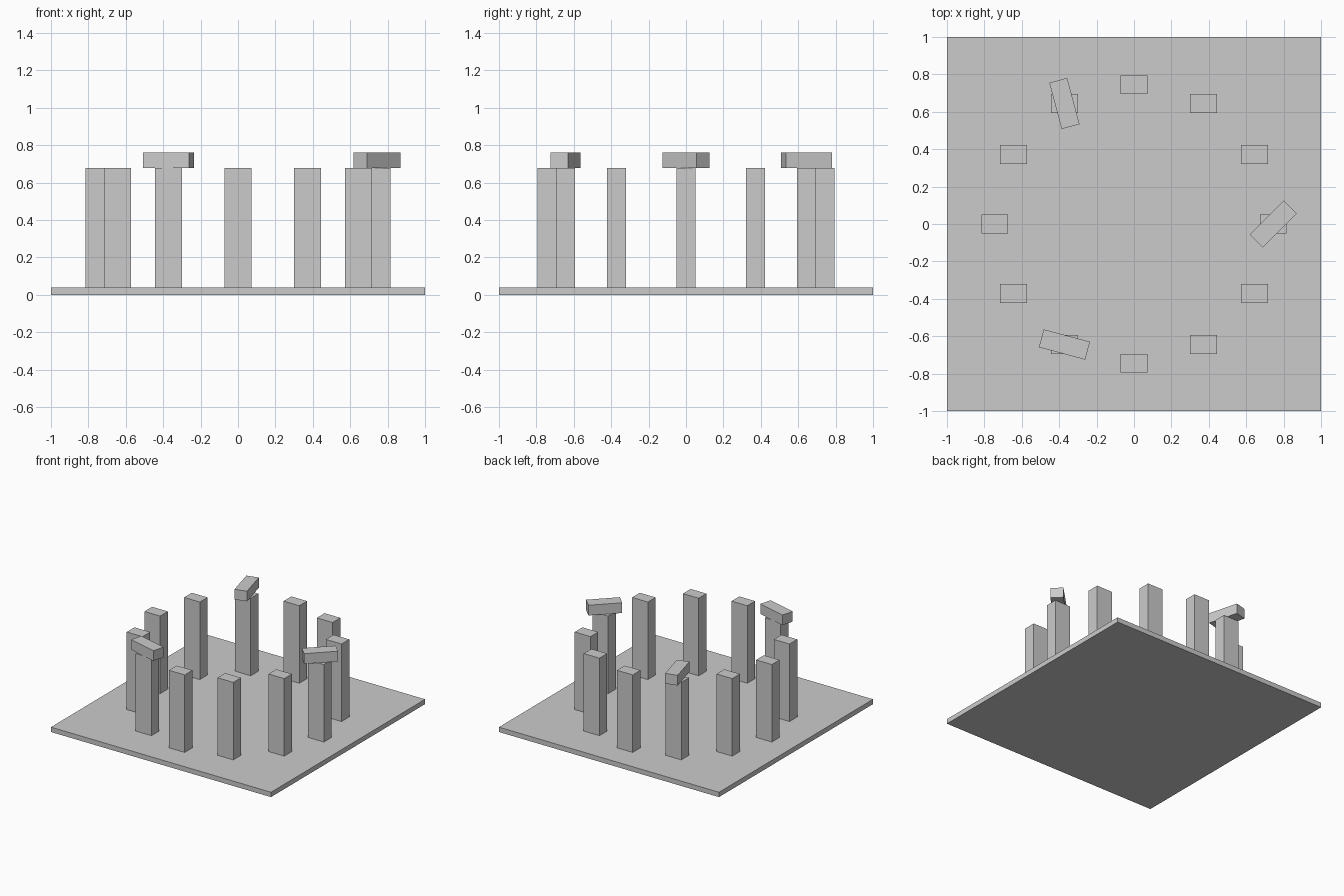
import bpy
from math import cos, sin, radians

if "Cube" in bpy.data.objects:
    bpy.data.objects.remove(bpy.data.objects["Cube"])


def box(name, size, center, turn=0.0):
    bpy.ops.mesh.primitive_cube_add(size=1, location=center, rotation=(0, 0, turn))
    ob = bpy.context.object
    ob.name = name
    ob.scale = size
    bpy.ops.object.transform_apply(location=False, rotation=True, scale=True)
    return ob


BASE_T, STONE_TOP, LINTEL_TOP, RADIUS = 0.04, 0.677, 0.761, 0.744

# Square ground slab
box("ground_slab", (2, 2, BASE_T), (0, 0, BASE_T / 2))

for i in range(12):
    a = radians(30 * i)
    x, y = RADIUS * cos(a), RADIUS * sin(a)
    # Ring of upright stones, all facing the same way
    box(f"standing_stone_{i + 1}", (0.143, 0.1, STONE_TOP - BASE_T),
        (x, y, (STONE_TOP + BASE_T) / 2))
    # Turned cap stone on every fourth upright
    if i % 4 == 0:
        box(f"lintel_{i // 4 + 1}", (0.256, 0.099, LINTEL_TOP - STONE_TOP),
            (x, y, (LINTEL_TOP + STONE_TOP) / 2), radians(45) - a)
